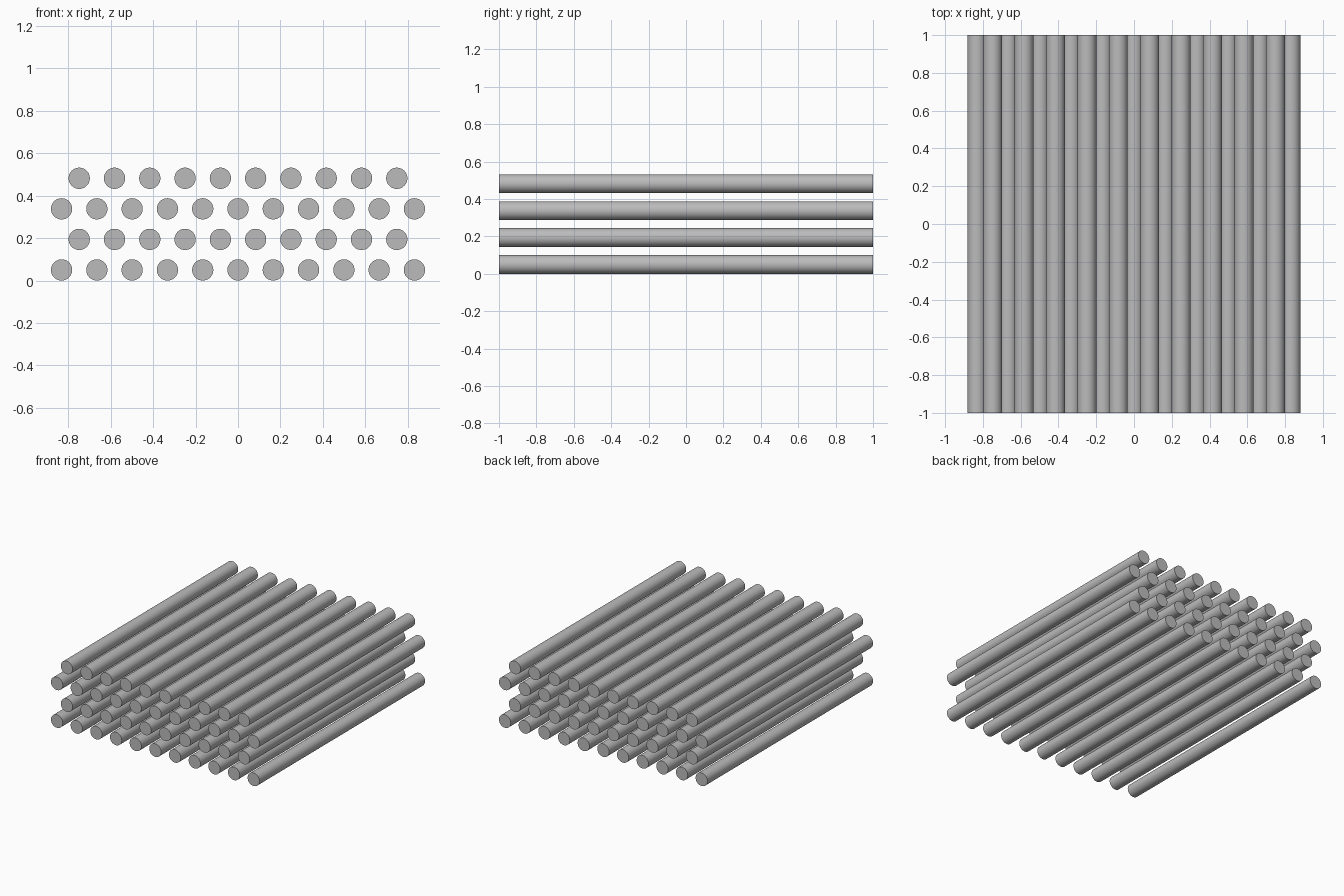
import bpy
import math

cube = bpy.data.objects.get("Cube")
if cube:
    bpy.data.objects.remove(cube, do_unlink=True)

RADIUS = 0.05
LENGTH = 2.0
PITCH = 0.1663
ROW_RISE = PITCH * math.sqrt(3) / 2

# Plain grey metal
grey = bpy.data.materials.new("grey_metal")
grey.use_nodes = True
colour = (0.5, 0.5, 0.5, 1.0)
grey.diffuse_color = colour
grey.node_tree.nodes["Principled BSDF"].inputs["Base Color"].default_value = colour

# One tube lying along y, with smooth sides and sharp end rims
bpy.ops.mesh.primitive_cylinder_add(vertices=48, radius=RADIUS, depth=LENGTH,
                                    rotation=(math.pi / 2, 0, 0))
rod = bpy.context.object
bpy.ops.object.transform_apply(location=False, rotation=True, scale=False)
bpy.ops.object.shade_smooth_by_angle(angle=math.radians(40))
rod.data.name = "rod"
rod.data.materials.append(grey)

# Staggered bundle: rows of eleven and ten rods alternate
for row in range(4):
    count = 11 - row % 2
    for i in range(count):
        if row or i:
            rod = rod.copy()
            bpy.context.collection.objects.link(rod)
        rod.name = f"rod_row{row + 1}_{i + 1}"
        rod.location = ((i - (count - 1) / 2) * PITCH, 0, RADIUS + row * ROW_RISE)
